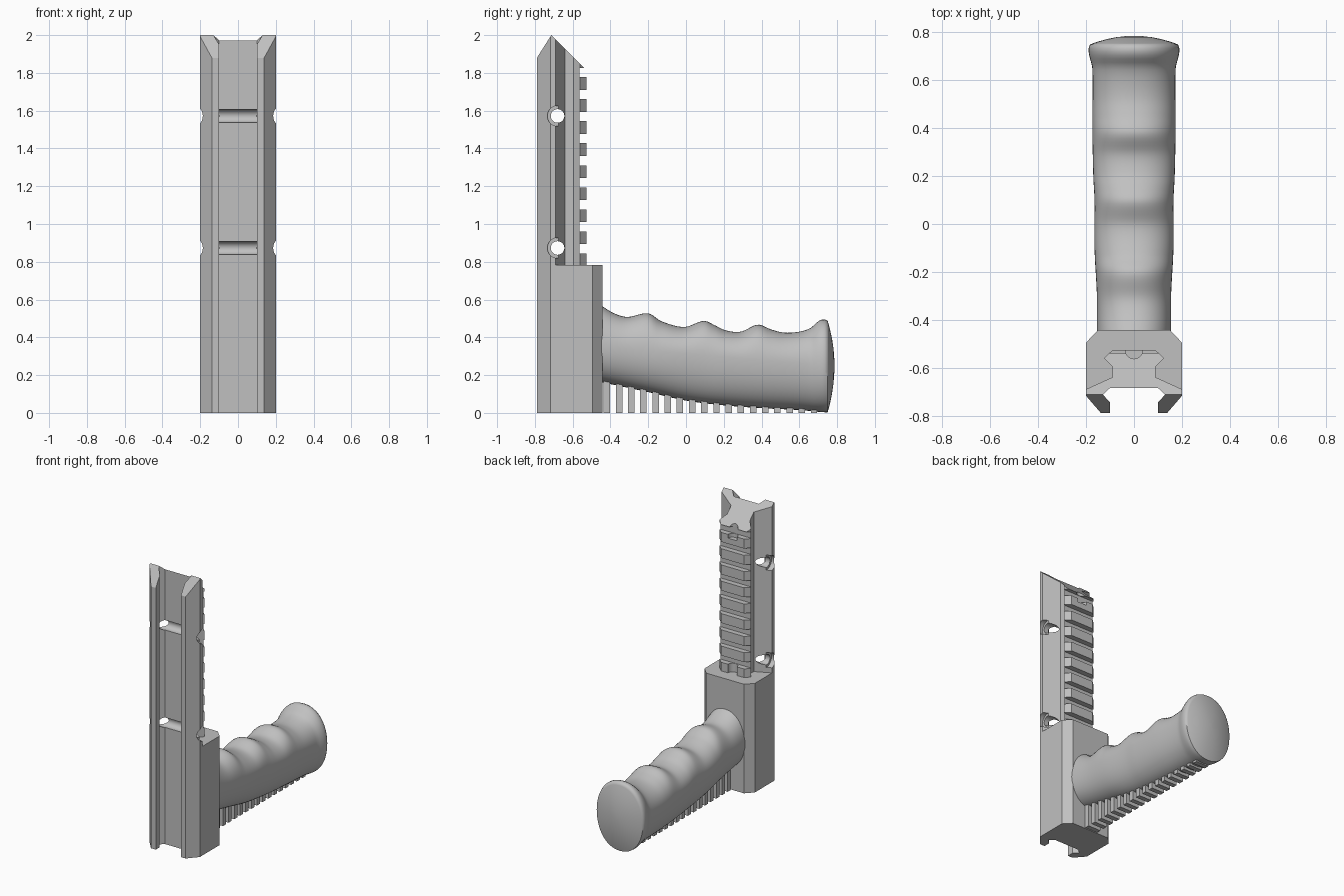
import bpy, bmesh, math
from mathutils import Matrix

if "Cube" in bpy.data.objects:
    bpy.data.objects.remove(bpy.data.objects["Cube"])

grey = bpy.data.materials.new("plain_grey")
grey.diffuse_color = (0.53, 0.53, 0.53, 1)
grey.use_nodes = True
grey.node_tree.nodes["Principled BSDF"].inputs["Base Color"].default_value = grey.diffuse_color


def finish(bm, name):
    bmesh.ops.recalc_face_normals(bm, faces=bm.faces)
    me = bpy.data.meshes.new(name)
    bm.to_mesh(me)
    bm.free()
    me.materials.append(grey)
    ob = bpy.data.objects.new(name, me)
    bpy.context.collection.objects.link(ob)
    return ob


def smooth(ob, angle):
    bpy.ops.object.select_all(action='DESELECT')
    ob.select_set(True)
    bpy.context.view_layer.objects.active = ob
    bpy.ops.object.shade_smooth_by_angle(angle=math.radians(angle))


def prism(name, points, lo, hi, axis='Z'):
    """Extrude a profile: (x, y) along Z, or (y, z) along X."""
    bm = bmesh.new()
    place = (lambda p, h: (p[0], p[1], h)) if axis == 'Z' else (lambda p, h: (h, p[0], p[1]))
    a = [bm.verts.new(place(p, lo)) for p in points]
    b = [bm.verts.new(place(p, hi)) for p in points]
    bm.faces.new(a)
    bm.faces.new(b)
    for i in range(len(a)):
        j = (i + 1) % len(a)
        bm.faces.new((a[i], a[j], b[j], b[i]))
    return finish(bm, name)


def circle(cx, cy, r, n=28):
    return [(cx + r * math.cos(2 * math.pi * i / n), cy + r * math.sin(2 * math.pi * i / n))
            for i in range(n)]


def cut(target, cutter):
    mod = target.modifiers.new("cut", 'BOOLEAN')
    mod.operation = 'DIFFERENCE'
    mod.solver = 'EXACT'
    mod.object = cutter
    cutter.hide_render = True
    bpy.context.view_layer.objects.active = target
    bpy.ops.object.modifier_apply(modifier=mod.name)
    bpy.data.objects.remove(cutter)


def mirrored(half):
    return half + [(-x, y) for x, y in reversed(half)]


# Front claws shared by the rail and the block
CLAW = [(0.10, -0.685), (0.13, -0.713), (0.10, -0.745), (0.10, -0.79),
        (0.138, -0.79), (0.20, -0.718)]
JOIN = 0.783

# Upright rail with dovetail back
rail = prism("rail", mirrored(CLAW + [(0.20, -0.69), (0.09, -0.64), (0.09, -0.596),
                                      (0.125, -0.56), (0.09, -0.527)]), JOIN, 2.05)

# Pointed top end
cut(rail, prism("tip_cutter", [(-0.713, 2.0), (-0.863, 1.764), (-0.863, 2.3),
                               (-0.40, 2.3), (-0.40, 1.687)], -0.5, 0.5, 'X'))

# Cross slots between the teeth
for k in range(9):
    z = 1.777 - k * 0.1165
    cut(rail, prism("slot_cutter", [(-0.565, z), (-0.40, z), (-0.40, z + 0.049),
                                    (-0.565, z + 0.049)], -0.5, 0.5, 'X'))

# Short round grooves at both ends of the toothed strip
for lo, hi in ((1.75, 2.1), (0.70, 0.86)):
    cut(rail, prism("groove_cutter", circle(0, -0.527, 0.036), lo, hi))

# Cross holes with countersunk mouths
for z in (0.873, 1.572):
    cut(rail, prism("hole_cutter", circle(-0.68, z, 0.036), -0.5, 0.5, 'X'))
    for lo, hi in ((0.165, 0.4), (-0.4, -0.165)):
        cut(rail, prism("mouth_cutter", circle(-0.68, z, 0.054), lo, hi, 'X'))
smooth(rail, 25)

# Lower block
block = prism("block", mirrored(CLAW + [(0.20, -0.495), (0.15, -0.443)]), 0, JOIN)


def curve(table, y):
    """Smooth interpolation through (y, value) pairs."""
    n = len(table)
    i = max(0, min(n - 2, sum(1 for p in table if p[0] <= y) - 1))

    def slope(k):
        a, b = table[max(k - 1, 0)], table[min(k + 1, n - 1)]
        return (b[1] - a[1]) / (b[0] - a[0])
    (y0, v0), (y1, v1) = table[i], table[i + 1]
    h = y1 - y0
    t = (y - y0) / h
    return ((2*t**3 - 3*t**2 + 1) * v0 + (t**3 - 2*t**2 + t) * h * slope(i)
            + (3*t**2 - 2*t**3) * v1 + (t**3 - t**2) * h * slope(i + 1))


# Grip outline: upper edge, lower edge and half width along y
TOP = [(-0.46, .575), (-0.38, .527), (-0.31, .508), (-0.20, .527), (-0.13, .485),
       (-0.01, .455), (0.095, .487), (0.15, .465), (0.21, .437), (0.29, .43),
       (0.38, .467), (0.45, .442), (0.52, .425), (0.60, .43), (0.66, .45),
       (0.70, .485), (0.73, .495), (0.755, .485)]
LOW = [(-0.46, .165), (-0.20, .11), (0.0, .065), (0.20, .04), (0.40, .025),
       (0.60, .015), (0.72, .004), (0.755, .003)]
WIDE = [(-0.46, .155), (-0.30, .155), (-0.10, .165), (0.10, .165), (0.20, .17),
        (0.40, .174), (0.65, .174), (0.70, .186), (0.73, .19), (0.755, .182)]


def grip_ring(bm, y, scale=1.0, push=0.0, n=48):
    top, low, wide = curve(TOP, y), curve(LOW, y), curve(WIDE, y)
    mid = 0.35 - 0.10 * (y + 0.44) / 1.2
    ring = []
    for i in range(n):
        t = 2 * math.pi * i / n
        s, c = math.sin(t), math.cos(t)
        x = wide * math.copysign(abs(s) ** 0.92, s)
        z = (top - mid if c > 0 else mid - low) * math.copysign(abs(c) ** 0.95, c)
        ring.append(bm.verts.new((x * scale, y + push, mid + z * scale)))
    return ring


# Finger grip with domed end
bm = bmesh.new()
rings = [grip_ring(bm, -0.46 + 1.21 * i / 80) for i in range(81)]
for s in (0.94, 0.8, 0.6, 0.4, 0.2, 0.05):
    rings.append(grip_ring(bm, 0.75, s, 0.036 * (1 - s ** 2)))
for a, b in zip(rings, rings[1:]):
    for i in range(len(a)):
        j = (i + 1) % len(a)
        bm.faces.new((a[i], a[j], b[j], b[i]))
bm.faces.new(rings[0])
bm.faces.new(rings[-1])
smooth(finish(bm, "grip"), 50)

# Row of thin ribs from the base up into the grip
bm = bmesh.new()
for k in range(18):
    y = -0.419 + k * 0.0645
    height = curve(LOW, y) + 0.03
    m = Matrix.Translation((0, y, height / 2)) @ Matrix.Diagonal((0.10, 0.034, height, 1))
    bmesh.ops.create_cube(bm, size=1, matrix=m)
finish(bm, "support_ribs")
